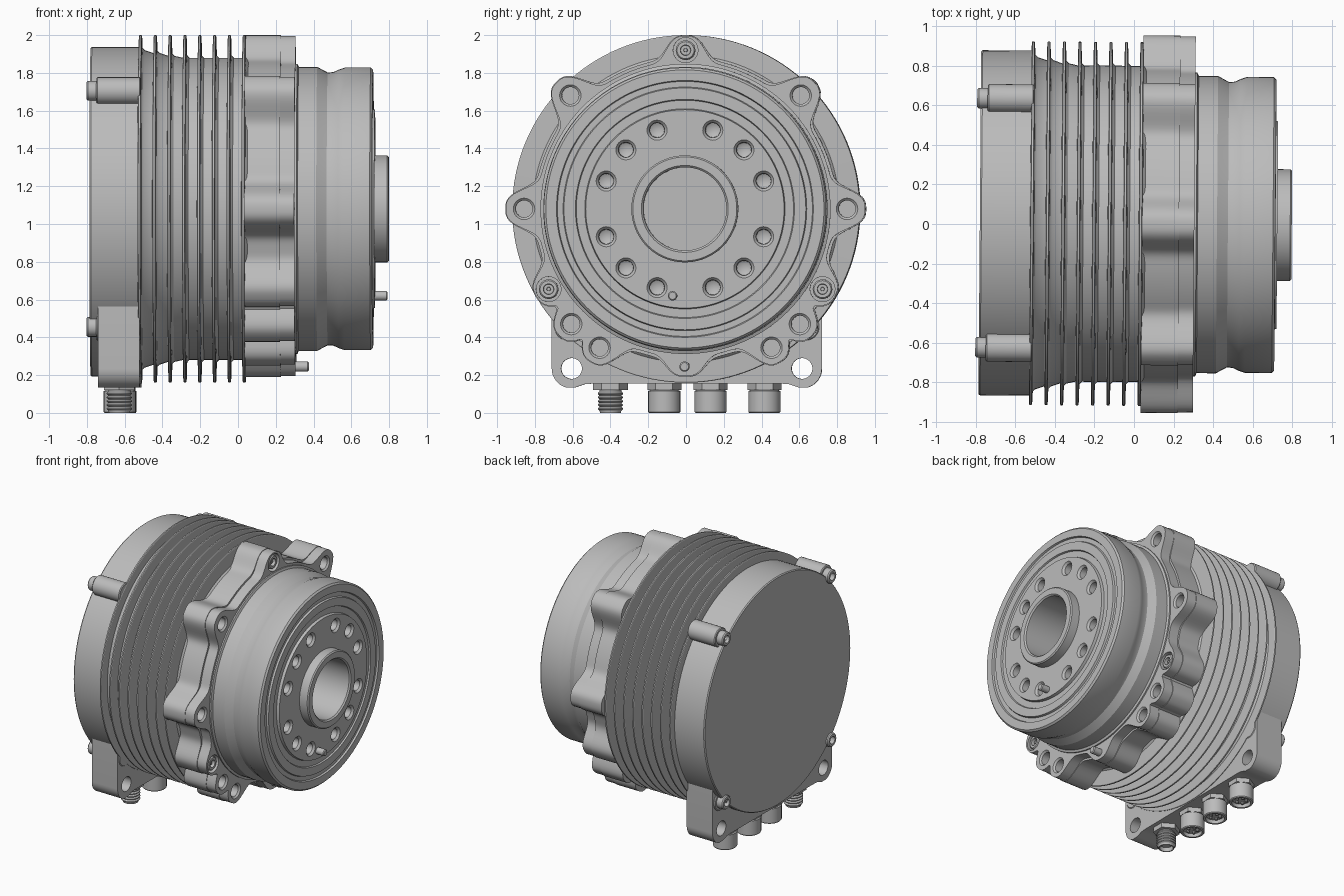
import bpy, bmesh
from math import sin, cos, pi, radians, degrees, atan2, hypot, exp
from mathutils import Matrix, Vector

if "Cube" in bpy.data.objects:
    bpy.data.objects.remove(bpy.data.objects["Cube"])

AXIS_Z = 1.08
YAW = -0.008
grey = bpy.data.materials.new("machined grey")
grey.use_nodes = True
grey.diffuse_color = (0.5, 0.5, 0.5, 1)
grey.node_tree.nodes["Principled BSDF"].inputs["Base Color"].default_value = (0.5, 0.5, 0.5, 1)


def finish(name, bm):
    bmesh.ops.remove_doubles(bm, verts=bm.verts, dist=1e-5)
    bmesh.ops.recalc_face_normals(bm, faces=bm.faces)
    mesh = bpy.data.meshes.new(name)
    bm.to_mesh(mesh)
    bm.free()
    mesh.materials.append(grey)
    obj = bpy.data.objects.new(name, mesh)
    bpy.context.collection.objects.link(obj)
    obj.rotation_euler.z = YAW
    return obj


def spin(bm, profile, origin, axis, steps):
    """Turn (distance along axis, radius) points around an axis."""
    axis = Vector(axis)
    side = Vector((0, 1, 0))
    origin = Vector(origin)
    vs = [bm.verts.new(origin + axis * a + side * r) for a, r in profile]
    es = [bm.edges.new(p) for p in zip(vs, vs[1:])]
    bmesh.ops.spin(bm, geom=vs + es, cent=origin, axis=axis, angle=2 * pi, steps=steps)


def lathe(name, profile, y=0, z=AXIS_Z, steps=96):
    bm = bmesh.new()
    spin(bm, profile, (0, y, z), (1, 0, 0), steps)
    return finish(name, bm)


def prism(name, outline, x0, x1):
    bm = bmesh.new()
    face = bm.faces.new([bm.verts.new((x0, y, z)) for y, z in outline])
    ext = bmesh.ops.extrude_face_region(bm, geom=[face])["geom"]
    bmesh.ops.translate(bm, verts=[v for v in ext if isinstance(v, bmesh.types.BMVert)], vec=(x1 - x0, 0, 0))
    return finish(name, bm)


def drill(target, profile, spots, steps=24):
    """Cut the same turned hole at several (y, z) spots."""
    bm = bmesh.new()
    for y, z in spots:
        spin(bm, profile, (0, y, z), (1, 0, 0), steps)
    cutter = finish("hole_cutter", bm)
    cutter.hide_render = True
    mod = target.modifiers.new("holes", "BOOLEAN")
    mod.operation = "DIFFERENCE"
    mod.solver = "EXACT"
    mod.object = cutter
    bpy.context.view_layer.update()
    bpy.context.view_layer.objects.active = target
    bpy.ops.object.modifier_apply(modifier=mod.name)
    bpy.data.objects.remove(cutter)


def rod(x0, x1, r, c=0.006):
    return [(x0, 0), (x0, r - c), (x0 + c, r), (x1 - c, r), (x1, r - c), (x1, 0)]


def mirrored(spots):
    return spots + [(-y, z) for y, z in spots if y > 0]


# Finned housing
profile = [(-0.53, 0)]
for i in range(8):
    x = -0.526 + i * 0.0785
    core = max(0.80, 0.84 - i * 0.015)
    profile += [(x, core), (x + 0.002, 0.915), (x + 0.005, 0.92), (x + 0.015, 0.92),
                (x + 0.018, 0.915), (x + 0.021, core + 0.012), (x + 0.033, core)]
profile += [(0.1, 0.8), (0.1, 0)]
lathe("finned_housing", profile, steps=128)

# Rear cover
lathe("rear_cover", [(-0.78, 0), (-0.78, 0.867), (-0.772, 0.873), (-0.51, 0.873), (-0.51, 0)], z=1.065, steps=128)

# Rear lugs and their socket screws
for sy in (-1, 1):
    for sz in (-1, 1):
        y, z = sy * 0.63, AXIS_Z + sz * 0.625
        lathe("rear_lug", rod(-0.745, -0.51, 0.072), y, z, 32)
        lathe("rear_screw", [(-0.76, 0), (-0.76, 0.028), (-0.798, 0.028), (-0.798, 0.045),
                             (-0.79, 0.052), (-0.74, 0.052), (-0.74, 0)], y, z, 24)

# Connector block with eared corners
half = [(0.715, 0.66)]
for i in range(9):
    a = -i * radians(75) / 8
    half.append((0.61 + 0.105 * cos(a), 0.235 + 0.105 * sin(a)))
half += [(0.59, 0.135), (0.54, 0.152), (0.5, 0.155)]
block = prism("connector_block", half + [(-y, z) for y, z in reversed(half)], -0.735, -0.515)
drill(block, [(-0.8, 0), (-0.8, 0.055), (-0.4, 0.055), (-0.4, 0)], mirrored([(0.61, 0.235)]), 32)


# Lobed mounting flange in two layers
LOBES = [(90, 0.92), (44.5, 0.96), (0, 0.955), (-30.4, 0.92), (-45.2, 0.95), (-58.2, 0.955), (-90, 0.89)]
LOBES += [(180 - a, r) for a, r in LOBES if abs(a) != 90]


def lobed(base, shrink):
    pts = []
    for i in range(360):
        t = i * pi / 180
        r = base
        for a, tip in LOBES:
            d = (t - radians(a) + pi) % (2 * pi) - pi
            r = max(r, base + (tip - shrink - base) * exp(-abs(d / 0.135) ** 3))
        pts.append((r * cos(t), AXIS_Z + r * sin(t)))
    return pts


HOLES = mirrored([(0.61, 1.68), (0.855, AXIS_Z), (0.605, 0.47), (0.455, 0.345)])
SCREWS = mirrored([(0, 1.92), (0.725, 0.655)])
rear = prism("flange_rear", lobed(0.80, 0), 0.04, 0.228)
front = prism("flange_front", lobed(0.785, 0.004), 0.228, 0.305)
drill(rear, [(0.06, 0), (0.06, 0.045), (0.3, 0.045), (0.3, 0)], HOLES)
drill(front, [(0.2, 0), (0.2, 0.045), (0.293, 0.045), (0.308, 0.06), (0.308, 0)], HOLES)
drill(front, [(0.26, 0), (0.26, 0.066), (0.32, 0.066), (0.32, 0)], SCREWS)

# Flange screws with star-shaped socket recess
for y, z in SCREWS:
    lathe("flange_screw", [(0.25, 0), (0.25, 0.052), (0.292, 0.052), (0.3, 0.045),
                           (0.3, 0.028), (0.275, 0.026), (0.275, 0)], y, z, 24)
    lathe("screw_socket_core", rod(0.27, 0.29, 0.012, 0.002), y, z, 6)

# Output drive with waist groove, face rings and bored hub
output = lathe("output_drive", [
    (0.25, 0), (0.25, 0.768), (0.315, 0.768), (0.322, 0.752), (0.42, 0.752), (0.445, 0.738),
    (0.475, 0.722), (0.505, 0.724), (0.535, 0.738), (0.565, 0.748), (0.703, 0.748), (0.715, 0.736),
    (0.715, 0.68), (0.702, 0.675), (0.702, 0.645), (0.716, 0.64), (0.716, 0.58), (0.705, 0.575),
    (0.705, 0.53), (0.725, 0.525), (0.725, 0.283), (0.79, 0.283), (0.798, 0.275), (0.798, 0.23),
    (0.788, 0.22), (0.4, 0.22), (0.4, 0)], steps=128)
bolt_circle = [(0.442 * cos(radians(q + a)), AXIS_Z + 0.442 * sin(radians(q + a)))
               for q in (0, 180) for a in (-70.5, -45, -19.5, 19.5, 45, 70.5)]
drill(output, [(0.63, 0), (0.65, 0.038), (0.71, 0.04), (0.728, 0.056), (0.74, 0.056), (0.74, 0)], bolt_circle)

# Locating pins
lathe("output_pin", rod(0.68, 0.792, 0.025), -0.065, 0.62, 24)
lathe("flange_pin", rod(0.28, 0.375, 0.027), -0.005, 0.245, 24)


# Cable connectors underneath
def connector(name, y, profile, steps=32):
    bm = bmesh.new()
    spin(bm, profile, (-0.625, y, 0), (0, 0, 1), steps)
    return finish(name, bm)


for y in (-0.12, 0.125, 0.41):
    connector("socket_connector", y, [(0.025, 0), (0.025, 0.062), (0, 0.066), (0, 0.08), (0.006, 0.085),
                                      (0.115, 0.085), (0.12, 0.076), (0.17, 0.076), (0.17, 0)])
    connector("connector_nut", y, [(0.122, 0), (0.122, 0.09), (0.17, 0.09), (0.17, 0)], 6)
    for k in range(5):
        bm = bmesh.new()
        a = 2 * pi * k / 5
        spin(bm, rod(0.008, 0.03, 0.01, 0.002), (-0.625 + 0.035 * cos(a), y + 0.035 * sin(a), 0), (0, 0, 1), 10)
        finish("connector_pin", bm)
thread = [(0.03, 0), (0.03, 0.045), (0, 0.047), (0, 0.055)]
for k in range(5):
    z = 0.012 + k * 0.02
    thread += [(z, 0.058), (z + 0.008, 0.067), (z + 0.012, 0.067)]
connector("threaded_connector", -0.405, thread + [(0.115, 0.058), (0.17, 0.058), (0.17, 0)])
connector("threaded_connector_nut", -0.405, [(0.12, 0), (0.12, 0.092), (0.17, 0.092), (0.17, 0)], 6)

# Smooth turned surfaces, keep crisp edges
bpy.ops.object.select_all(action="DESELECT")
for obj in bpy.context.collection.objects:
    if obj.type == "MESH":
        obj.select_set(True)
        bpy.context.view_layer.objects.active = obj
bpy.ops.object.shade_smooth_by_angle(angle=radians(28))
